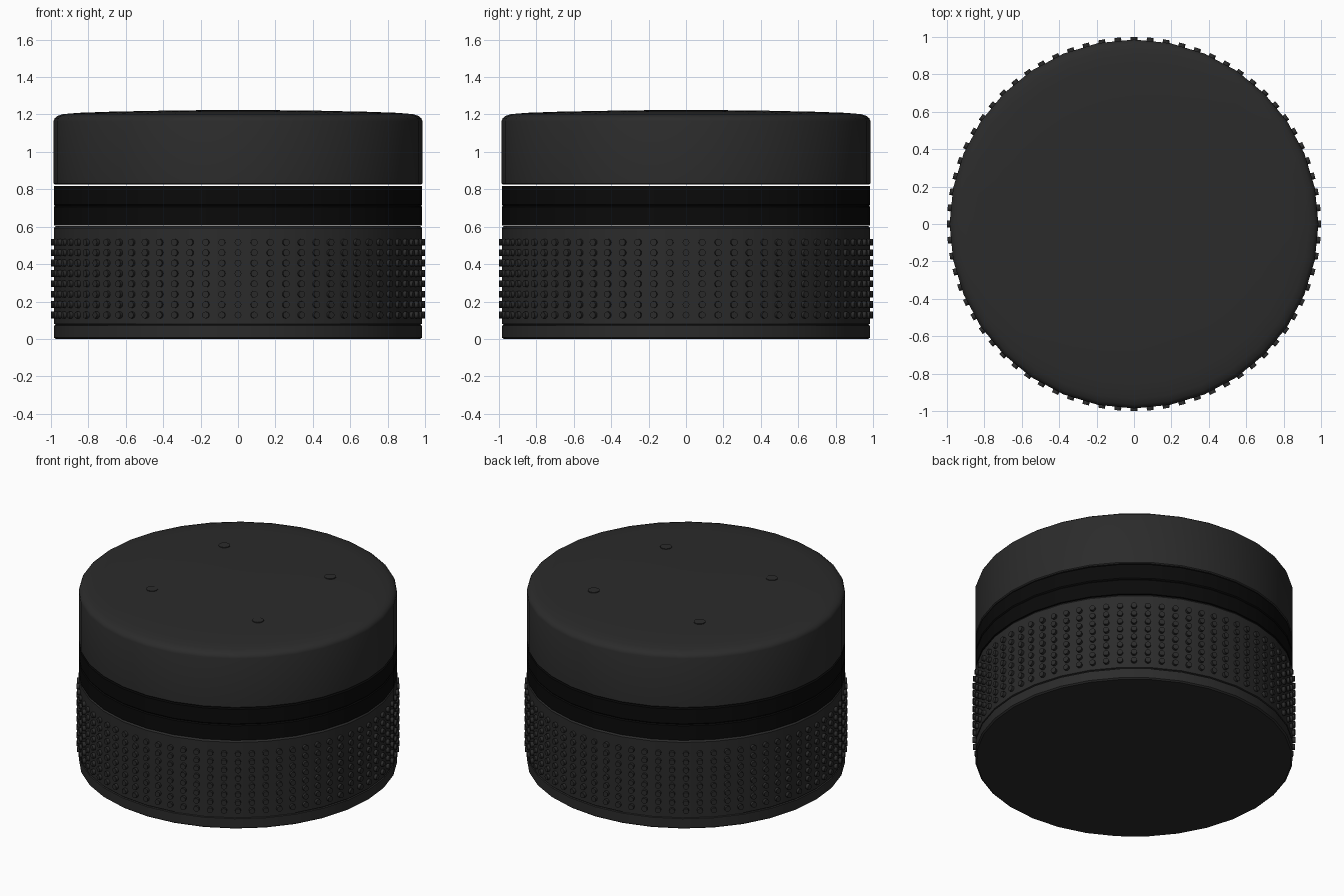
import bpy, bmesh, math
from mathutils import Matrix, Vector

if "Cube" in bpy.data.objects:
    bpy.data.objects.remove(bpy.data.objects["Cube"])

SIDES = 32


def material(name, v):
    m = bpy.data.materials.new(name)
    m.diffuse_color = (v, v, v, 1)
    m.use_nodes = True
    m.node_tree.nodes["Principled BSDF"].inputs["Base Color"].default_value = m.diffuse_color
    return m


CHARCOAL = material("charcoal", 0.024)
BLACK = material("black", 0.003)


def finish(bm, name, mat, smooth=True):
    bmesh.ops.recalc_face_normals(bm, faces=bm.faces)
    me = bpy.data.meshes.new(name)
    bm.to_mesh(me)
    bm.free()
    me.materials.append(mat)
    ob = bpy.data.objects.new(name, me)
    bpy.context.collection.objects.link(ob)
    if smooth:
        bpy.ops.object.select_all(action='DESELECT')
        ob.select_set(True)
        bpy.context.view_layer.objects.active = ob
        bpy.ops.object.shade_smooth_by_angle(angle=math.radians(35))
    return ob


def lathe(name, profile, mat):
    """Closed turned part from (radius, z) rings, capped at both ends."""
    bm = bmesh.new()
    rings = []
    for r, z in profile:
        rings.append([bm.verts.new((r * math.cos(2 * math.pi * i / SIDES),
                                    r * math.sin(2 * math.pi * i / SIDES), z))
                      for i in range(SIDES)])
    for a, b in zip(rings, rings[1:]):
        for i in range(SIDES):
            j = (i + 1) % SIDES
            bm.faces.new((a[i], a[j], b[j], b[i]))
    bm.faces.new(rings[0])
    bm.faces.new(rings[-1])
    return finish(bm, name, mat)


def add_disc(bm, center, direction, radius, depth, sides=12):
    rot = Vector(direction).to_track_quat('Z', 'Y').to_matrix().to_4x4()
    bmesh.ops.create_cone(bm, cap_ends=True, segments=sides, radius1=radius,
                          radius2=radius, depth=depth,
                          matrix=Matrix.Translation(center) @ rot)


# Lower body: foot, seam groove, grip wall and softened rim
lathe("lower_body", [(0.975, 0.0), (0.985, 0.008), (0.985, 0.071), (0.977, 0.074),
                     (0.977, 0.078), (0.985, 0.081), (0.985, 0.592),
                     (0.975, 0.604)], CHARCOAL)

# Black middle band with a faint centre line
lathe("middle_band", [(0.985, 0.606), (0.985, 0.705), (0.98, 0.712),
                      (0.985, 0.719), (0.985, 0.817)], BLACK)

# Domed cap, floating just above the band
lathe("top_cap", [(0.98, 0.826), (0.986, 0.832), (0.986, 1.165), (0.98, 1.18),
                  (0.965, 1.192), (0.935, 1.202), (0.85, 1.209), (0.68, 1.215),
                  (0.42, 1.22), (0.2, 1.223), (0.03, 1.224)], CHARCOAL)

# Grip dots around the lower body
bm = bmesh.new()
COLUMNS = 72
for c in range(COLUMNS):
    a = 2 * math.pi * c / COLUMNS
    d = Vector((math.cos(a), math.sin(a), 0))
    for row in range(8):
        z = 0.128 + 0.0555 * row
        add_disc(bm, d * 0.983 + Vector((0, 0, z)), d, 0.018, 0.034)
finish(bm, "grip_dots", CHARCOAL)

# Four small indicator dots on the cap
bm = bmesh.new()
for x in (-0.39, 0.41):
    for y in (-0.37, 0.41):
        add_disc(bm, (x, y, 1.21), (0, 0, 1), 0.036, 0.024, 24)
finish(bm, "indicator_dots", CHARCOAL)
